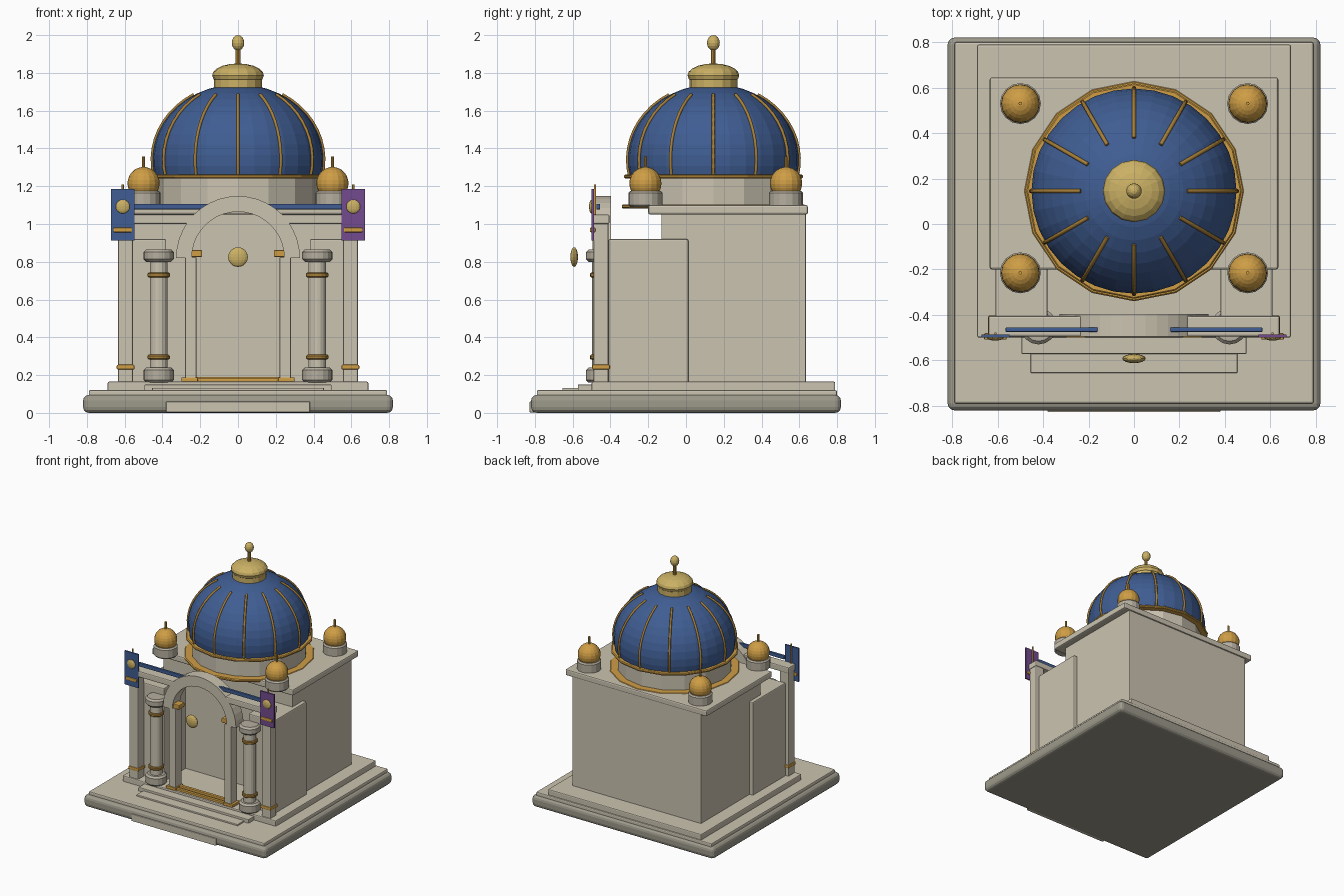
import bpy, bmesh, math
from mathutils import Matrix, Vector

if "Cube" in bpy.data.objects:
    bpy.data.objects.remove(bpy.data.objects["Cube"])


def colour(name, r, g, b):
    m = bpy.data.materials.new(name)
    m.diffuse_color = (r, g, b, 1)
    m.use_nodes = True
    m.node_tree.nodes["Principled BSDF"].inputs["Base Color"].default_value = m.diffuse_color
    return m


STONE = colour("light stone", .60, .55, .44)
MID = colour("grey stone", .47, .43, .35)
DARK = colour("dark stone", .34, .32, .26)
BLUE = colour("blue", .05, .11, .29)
PURPLE = colour("purple", .17, .07, .27)
PALE_GOLD = colour("pale gold", .60, .44, .13)
GOLD = colour("orange gold", .62, .34, .06)
BRONZE = colour("dark gold", .38, .21, .04)


def finish(bm, name, mat):
    bmesh.ops.recalc_face_normals(bm, faces=bm.faces[:])
    me = bpy.data.meshes.new(name)
    bm.to_mesh(me)
    bm.free()
    me.materials.append(mat)
    ob = bpy.data.objects.new(name, me)
    bpy.context.collection.objects.link(ob)
    return ob


def box(name, x, y, z, mat, bevel=0.0, segments=2):
    """Box from (min, max) pairs."""
    bm = bmesh.new()
    bmesh.ops.create_cube(bm, size=1)
    for v in bm.verts:
        v.co = Vector(((x[0] + x[1]) / 2 + v.co.x * abs(x[1] - x[0]),
                       (y[0] + y[1]) / 2 + v.co.y * abs(y[1] - y[0]),
                       (z[0] + z[1]) / 2 + v.co.z * abs(z[1] - z[0])))
    ob = finish(bm, name, mat)
    if bevel:
        mod = ob.modifiers.new("Bevel", 'BEVEL')
        mod.width = bevel
        mod.segments = segments
    return ob


def lathe(name, x, y, profile, mat, sides=16, turn=0.0):
    """Turn (radius, height) points round a vertical axis and cap the ends."""
    bm = bmesh.new()
    rings = []
    for r, z in profile:
        rings.append([bm.verts.new((x + r * math.cos(turn + 2 * math.pi * i / sides),
                                    y + r * math.sin(turn + 2 * math.pi * i / sides), z))
                      for i in range(sides)])
    for a, b in zip(rings, rings[1:]):
        for i in range(sides):
            j = (i + 1) % sides
            bm.faces.new((a[i], a[j], b[j], b[i]))
    bm.faces.new(rings[0])
    bm.faces.new(rings[-1])
    return finish(bm, name, mat)


def drum(name, x, y, z0, z1, r, mat, sides=16, b=0.0):
    pts = [(r, z0), (r, z1)] if not b else [(r - b, z0), (r, z0 + b), (r, z1 - b), (r - b, z1)]
    return lathe(name, x, y, pts, mat, sides)


def ball(name, centre, size, mat, u=16, v=10):
    bm = bmesh.new()
    bmesh.ops.create_uvsphere(bm, u_segments=u, v_segments=v, radius=1,
                              matrix=Matrix.Translation(centre) @ Matrix.Diagonal((*size, 1)))
    return finish(bm, name, mat)


def tube(name, points, radius, mat):
    cu = bpy.data.curves.new(name, 'CURVE')
    cu.dimensions = '3D'
    cu.bevel_depth = radius
    cu.bevel_resolution = 1
    cu.use_fill_caps = True
    sp = cu.splines.new('POLY')
    sp.points.add(len(points) - 1)
    for p, co in zip(sp.points, points):
        p.co = (*co, 1)
    cu.materials.append(mat)
    ob = bpy.data.objects.new(name, cu)
    bpy.context.collection.objects.link(ob)


# Stepped base
box("base_slab", (-.82, .82), (-.82, .82), (0, .095), DARK, .03, 3)
box("base_tread", (-.79, .79), (-.79, .80), (.08, .12), STONE, .008)
box("upper_plinth", (-.69, .69), (-.50, .79), (.11, .165), STONE, .008)
box("lower_step", (-.38, .38), (-.828, -.70), (.003, .06), STONE, .004)
box("middle_step", (-.455, .455), (-.655, -.45), (.11, .132), STONE, .004)
box("top_step", (-.495, .495), (-.572, -.45), (.11, .15), STONE, .004)

# Main hall, side wings and roof
box("hall", (-.58, .58), (-.13, .635), (.15, 1.09), STONE, .005)
box("roof_slab", (-.635, .635), (-.20, .645), (1.05, 1.10), STONE, .01)

# Portal: everything mirrored left and right
for s, side in ((-1, "left"), (1, "right")):
    def mx(a, b):
        return tuple(sorted((s * a, s * b)))
    box("wing_" + side, mx(.38, .61), (-.41, .012), (.15, .92), STONE, .008)
    box("pillar_" + side, mx(.555, .635), (-.49, -.41), (.15, 1.01), STONE, .008)
    box("pillar_band_" + side, mx(.548, .642), (-.497, -.403), (.23, .255), GOLD, .006)
    box("architrave_" + side, mx(.23, .64), (-.495, -.405), (1.0, 1.05), STONE, .008)
    box("banner_rail_" + side, mx(.16, .565), (-.475, -.455), (1.077, 1.107), BLUE, .004)
    box("jamb_" + side, mx(.22, .28), (-.49, -.41), (.15, .825), STONE, .005)
    box("jamb_foot_" + side, mx(.213, .30), (-.50, -.40), (.165, .188), GOLD, .005)
    box("jamb_capital_" + side, mx(.19, .25), (-.485, -.415), (.825, .862), GOLD, .006)

    # Round column
    cx, cy = s * .42, -.45
    drum("column_base_" + side, cx, cy, .16, .24, .08, MID, 16, .014)
    drum("column_shaft_" + side, cx, cy, .23, .81, .047, STONE)
    drum("column_capital_" + side, cx, cy, .80, .865, .08, MID, 16, .014)
    for z, n in ((.295, "lower"), (.73, "upper")):
        drum(n + "_ring_" + side, cx, cy, z - .013, z + .013, .059, BRONZE, 16, .006)

    # Hanging banner
    bx = s * .61
    box("banner_" + side, (bx - .062, bx + .062), (-.499, -.487), (.912, 1.185),
        BLUE if s < 0 else PURPLE)
    ball("banner_disc_" + side, (bx, -.50, 1.092), (.037, .013, .037), PALE_GOLD, 16, 8)
    box("banner_bar_" + side, (bx - .05, bx + .05), (-.509, -.48), (.956, .981), GOLD, .006)
    tube("banner_pole_" + side, [(bx, -.482, .86), (bx, -.482, 1.21)], .006, GOLD)

# Arch over the doorway
bm = bmesh.new()
N, rows = 20, []
for i in range(N + 1):
    a = math.pi * i / N
    rows.append([bm.verts.new((r * math.cos(a), y, .82 + r * math.sin(a)))
                 for r, y in ((.245, -.495), (.328, -.495), (.328, -.397), (.245, -.397))])
for p, q in zip(rows, rows[1:]):
    for k in range(4):
        bm.faces.new((p[k], p[(k + 1) % 4], q[(k + 1) % 4], q[k]))
bm.faces.new(rows[0])
bm.faces.new(rows[-1])
finish(bm, "arch", STONE)

# Threshold and medallion
for i in range(2):
    box("threshold_%d" % i, (-.22, .22), (-.485 + .04 * i, -.46 + .04 * i),
        (.16, .182 + .008 * i), GOLD, .004)
ball("medallion", (0, -.592, .825), (.052, .02, .052), PALE_GOLD)

# Dome on its drum
CY, CZ, RX, RZ = .145, 1.34, .452, .40
drum("dome_drum", 0, CY, 1.085, 1.25, .425, STONE)
drum("lower_dome_ring", 0, CY, 1.082, 1.104, .485, GOLD, 16, .006)
drum("upper_dome_ring", 0, CY, 1.242, 1.262, .474, GOLD, 16, .006)


def dome_point(t, grow=0.0):
    return (RX + grow) * math.cos(t), CZ + (RZ + grow) * math.sin(t)


start = math.asin((1.25 - CZ) / RZ)
angles = [start + (math.radians(86) - start) * i / 12 for i in range(13)]
lathe("dome", 0, CY, [dome_point(t) for t in angles], BLUE, 32)
rib_angles = [start + (math.radians(59) - start) * i / 10 for i in range(11)]
for k in range(12):
    d = math.radians(30 * k)
    tube("dome_rib_%d" % k, [(r * math.cos(d), CY + r * math.sin(d), z)
                             for r, z in (dome_point(t, .003) for t in rib_angles)], .009, BRONZE)

# Lantern and finial
drum("lantern_neck", 0, CY, 1.69, 1.77, .127, PALE_GOLD)
ball("lantern_cap", (0, CY, 1.787), (.137, .137, .063), PALE_GOLD)
drum("finial_rod", 0, CY, 1.83, 1.94, .012, GOLD, 10)
ball("finial_bud", (0, CY, 1.959), (.034, .034, .041), PALE_GOLD, 14, 8)

# Corner turrets
for x in (-.5, .5):
    for y in (-.215, .53):
        drum("turret_base", x, y, 1.09, 1.175, .09, MID, 16, .01)
        lathe("turret_dome", x, y, [(.085 * math.cos(math.radians(a)),
                                     1.215 + .087 * math.sin(math.radians(a)))
                                    for a in range(-30, 90, 14)], GOLD, 16)
        drum("turret_spike", x, y, 1.29, 1.358, .008, GOLD, 8)
